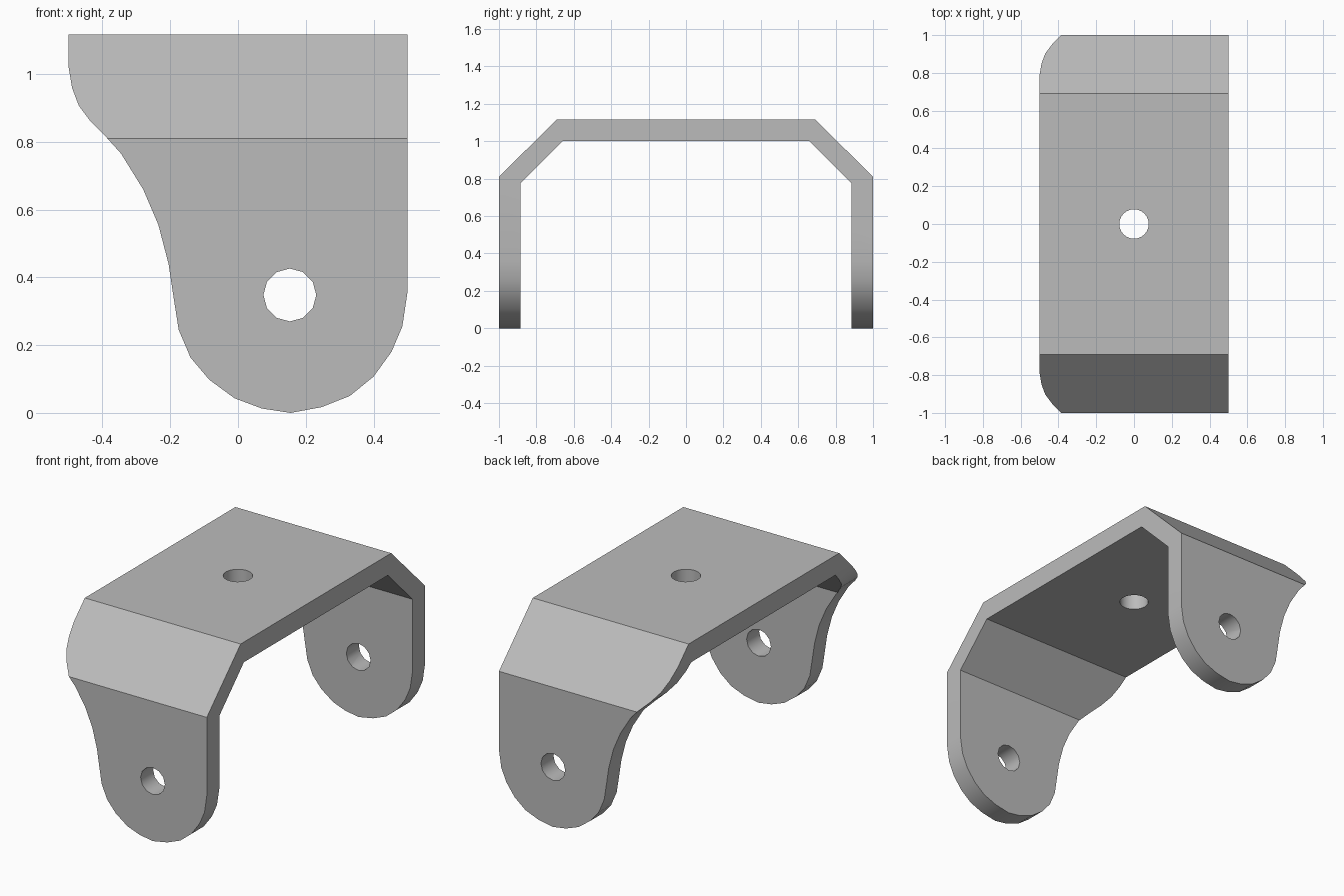
import bpy, bmesh, math
from mathutils import Vector

if "Cube" in bpy.data.objects:
    bpy.data.objects.remove(bpy.data.objects["Cube"], do_unlink=True)

steel = bpy.data.materials.new("grey steel")
steel.use_nodes = True
colour = (0.5, 0.5, 0.5, 1)
steel.diffuse_color = colour
steel.node_tree.nodes["Principled BSDF"].inputs["Base Color"].default_value = colour


def prism(name, points, shift):
    """Extrude a closed outline of 3D points along a vector."""
    bm = bmesh.new()
    face = bm.faces.new([bm.verts.new(p) for p in points])
    new = bmesh.ops.extrude_face_region(bm, geom=[face])["geom"]
    bmesh.ops.translate(bm, vec=Vector(shift),
                        verts=[v for v in new if isinstance(v, bmesh.types.BMVert)])
    bmesh.ops.recalc_face_normals(bm, faces=bm.faces)
    mesh = bpy.data.meshes.new(name)
    bm.to_mesh(mesh)
    bm.free()
    mesh.materials.append(steel)
    obj = bpy.data.objects.new(name, mesh)
    bpy.context.collection.objects.link(obj)
    return obj


def combine(target, cutter, operation):
    """Apply a boolean and remove its cutter."""
    bpy.context.view_layer.objects.active = target
    mod = target.modifiers.new(operation.lower(), 'BOOLEAN')
    mod.operation, mod.object, mod.solver = operation, cutter, 'EXACT'
    bpy.ops.object.modifier_apply(modifier=mod.name)
    bpy.data.objects.remove(cutter, do_unlink=True)


def circle(radius, sides):
    return [(radius * math.cos(math.tau * i / sides),
             radius * math.sin(math.tau * i / sides)) for i in range(sides)]


# Folded strip: half profile (y, z) mirrored across the middle
TOP = 1.117
half = [(1, -0.1), (1, 0.81), (0.69, TOP), (0.66, 1.0), (0.885, 0.775), (0.885, -0.1)]
outer, inner = half[:3], half[3:]
flip = lambda pts: [(-y, z) for y, z in reversed(pts)]
profile = outer + flip(outer) + flip(inner) + inner
bracket = prism("bracket", [(-0.5, y, z) for y, z in profile], (1, 0, 0))

# Front outline: rounded foot and curved shoulder
foot = [(0.5, 0.355), (0.485, 0.255), (0.453, 0.18), (0.40, 0.107), (0.33, 0.05),
        (0.247, 0.017), (0.155, 0.0), (0.07, 0.013), (-0.01, 0.043), (-0.085, 0.098),
        (-0.14, 0.163), (-0.175, 0.245)]
shoulder = [(-0.19, 0.34), (-0.205, 0.44), (-0.235, 0.555), (-0.28, 0.66),
            (-0.345, 0.765), (-0.39, 0.815), (-0.435, 0.86), (-0.47, 0.907),
            (-0.49, 0.96), (-0.5, 1.02)]
outline = [(0.5, 1.3)] + foot + shoulder + [(-0.5, 1.3)]
combine(bracket, prism("outline_cutter", [(x, -1.5, z) for x, z in outline], (0, 3, 0)),
        'INTERSECT')

# Pivot holes through both legs, mounting hole through the top
pivot = [(0.153 + x, -1.5, 0.348 + z) for x, z in circle(0.078, 12)]
combine(bracket, prism("pivot_cutter", pivot, (0, 3, 0)), 'DIFFERENCE')
mount = [(x, y, 0.8) for x, y in circle(0.078, 24)]
combine(bracket, prism("mount_cutter", mount, (0, 0, 1)), 'DIFFERENCE')

# Smooth curved edges, crisp folds
bpy.ops.object.select_all(action='DESELECT')
bracket.select_set(True)
bpy.context.view_layer.objects.active = bracket
bpy.ops.object.shade_smooth_by_angle(angle=math.radians(31))
